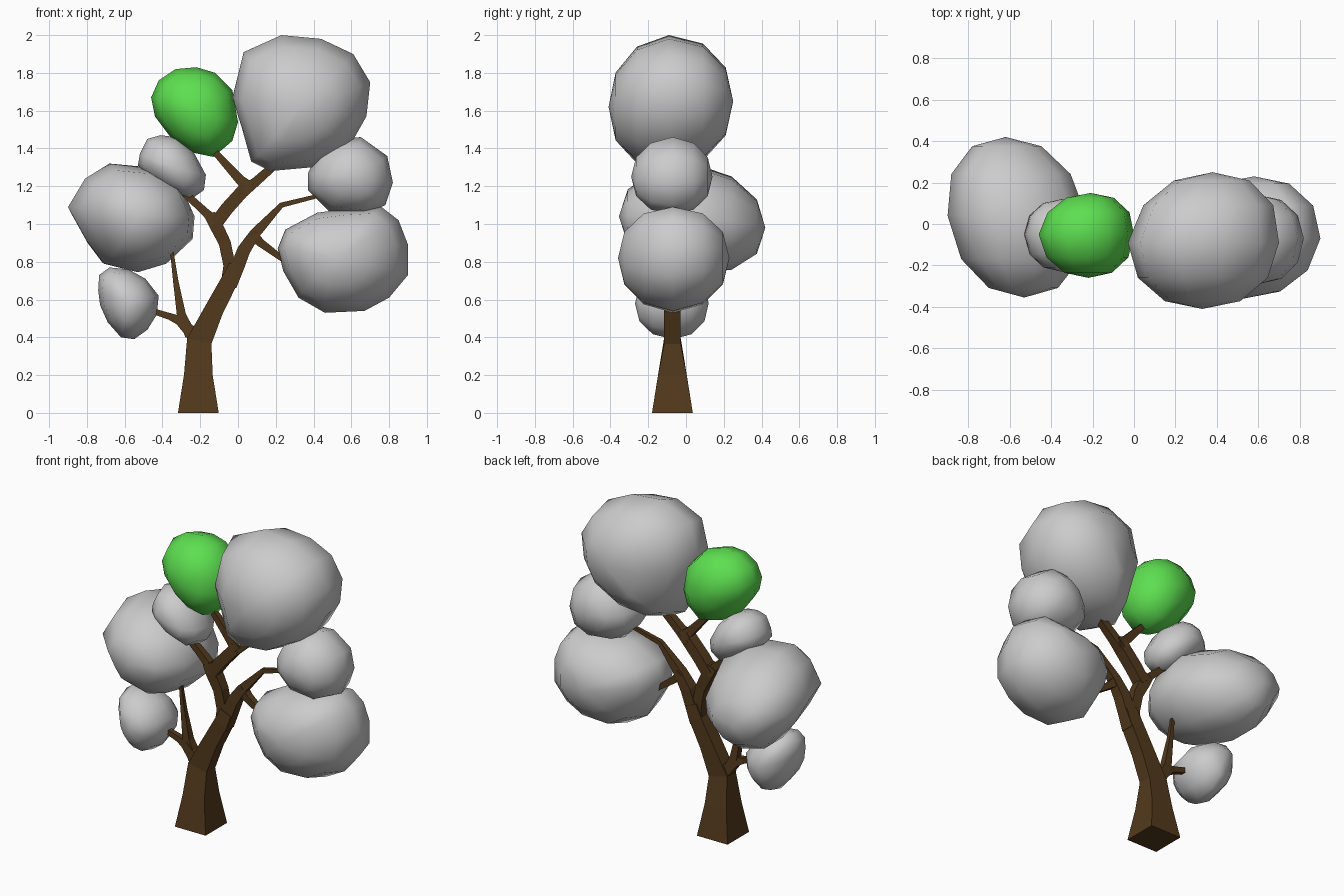
import bpy, bmesh, math
from mathutils import Vector

if "Cube" in bpy.data.objects:
    bpy.data.objects.remove(bpy.data.objects["Cube"])


def material(name, color):
    m = bpy.data.materials.new(name)
    m.diffuse_color = color
    m.use_nodes = True
    m.node_tree.nodes["Principled BSDF"].inputs["Base Color"].default_value = m.diffuse_color
    return m


BROWN = material("bark", (0.085, 0.042, 0.012, 1))
GREEN = material("leaf_green", (0.11, 0.74, 0.08, 1))
TREE_Y = -0.072


def finish(bm, name, mat=None, smooth=False):
    bmesh.ops.recalc_face_normals(bm, faces=bm.faces)
    me = bpy.data.meshes.new(name)
    bm.to_mesh(me)
    bm.free()
    for p in me.polygons:
        p.use_smooth = smooth
    if mat:
        me.materials.append(mat)
    ob = bpy.data.objects.new(name, me)
    bpy.context.collection.objects.link(ob)
    return ob


def skin(bm, rings):
    for a, b in zip(rings, rings[1:]):
        n = len(a)
        for i in range(n):
            j = (i + 1) % n
            bm.faces.new((a[i], a[j], b[j], b[i]))


def limb(name, path):
    """Four-sided branch along (x, z, half width) points."""
    bm = bmesh.new()
    pts = [Vector((x, 0, z)) for x, z, w in path]
    rings = []
    for i, (x, z, w) in enumerate(path):
        d = pts[min(i + 1, len(pts) - 1)] - pts[max(i - 1, 0)]
        d.normalize()
        side = Vector((1, 0, 0)) if z == 0 else Vector((d.z, 0, -d.x))
        depth = min(w, .044) if z > .3 else w
        c = Vector((x, TREE_Y, z))
        rings.append([bm.verts.new(c + side * w * sx + Vector((0, depth * sy, 0)))
                      for sx, sy in ((-1, -1), (1, -1), (1, 1), (-1, 1))])
    skin(bm, rings)
    bm.faces.new(rings[0])
    bm.faces.new(rings[-1])
    return finish(bm, name, BROWN)


def clump(name, outline, front, back, mid_y, mat=None):
    """Faceted blob: front outline (x, z) tapering to a front and a back pole."""
    bm = bmesh.new()
    n = len(outline)
    cx = (min(p[0] for p in outline) + max(p[0] for p in outline)) / 2
    cz = (min(p[1] for p in outline) + max(p[1] for p in outline)) / 2
    c = Vector((cx, mid_y, cz))
    rings = []
    for deg in (-62, -32, 0, 32, 62):
        s, k = math.sin(math.radians(deg)), math.cos(math.radians(deg)) ** 0.92
        pole = Vector(back if s > 0 else front)
        mid = c + (pole - c) * abs(s)
        rings.append([bm.verts.new(mid + Vector((x - cx, 0, z - cz)) * k) for x, z in outline])
    skin(bm, rings)
    for ring, pole in ((rings[0], front), (rings[-1], back)):
        tip = bm.verts.new(pole)
        for i in range(n):
            bm.faces.new((ring[i], ring[(i + 1) % n], tip))
    return finish(bm, name, mat, smooth=True)


# Trunk and branches
limb("trunk", [(-.21, 0, .108), (-.21, .2, .076), (-.205, .38, .066),
               (-.125, .55, .05), (-.045, .70, .045), (-.01, .78, .04)])
limb("left_main_branch", [(-.06, .66, .035), (-.045, .78, .032), (-.07, .90, .032),
                          (-.12, 1.0, .035), (-.15, 1.05, .03)])
limb("left_upper_twig", [(-.11, 1.0, .032), (-.17, 1.06, .022), (-.29, 1.17, .018)])
limb("top_branch", [(-.12, 1.0, .035), (-.06, 1.08, .035), (.03, 1.18, .034), (.05, 1.21, .03)])
limb("top_left_twig", [(.06, 1.19, .035), (.01, 1.235, .026), (-.14, 1.40, .015)])
limb("top_right_twig", [(.02, 1.17, .035), (.09, 1.22, .025), (.25, 1.36, .02)])
limb("right_main_branch", [(-.05, .68, .045), (0, .78, .036), (.03, .86, .035),
                           (.09, .95, .028), (.23, 1.10, .014), (.45, 1.155, .01)])
limb("right_lower_twig", [(.07, .95, .03), (.12, .90, .022), (.27, .79, .013)])
limb("low_left_branch", [(-.20, .36, .045), (-.25, .43, .033), (-.31, .49, .026),
                         (-.36, .51, .018), (-.47, .545, .014)])
limb("low_left_twig", [(-.25, .41, .03), (-.30, .52, .024), (-.33, .70, .014), (-.35, .85, .009)])

# Leaf clumps
clump("large_top_leaves",
      [(-.03, 1.67), (.03, 1.91), (.23, 2.0), (.44, 1.98), (.61, 1.90), (.70, 1.75),
       (.68, 1.57), (.59, 1.41), (.39, 1.30), (.17, 1.28), (.07, 1.33), (.02, 1.51)],
      (.33, -.41, 1.62), (.38, .25, 1.65), -.09)
clump("green_top_leaves",
      [(-.46, 1.67), (-.42, 1.76), (-.33, 1.82), (-.22, 1.83), (-.12, 1.80), (-.03, 1.71),
       (0, 1.54), (-.03, 1.44), (-.13, 1.355), (-.25, 1.38), (-.35, 1.45), (-.44, 1.57)],
      (-.22, -.26, 1.59), (-.21, .15, 1.60), -.05, GREEN)
clump("small_left_leaves",
      [(-.52, 1.37), (-.48, 1.45), (-.41, 1.47), (-.33, 1.46), (-.24, 1.39),
       (-.17, 1.26), (-.18, 1.18), (-.25, 1.13), (-.38, 1.18), (-.53, 1.31)],
      (-.35, -.23, 1.30), (-.35, .12, 1.31), -.05)
clump("large_left_leaves",
      [(-.90, 1.09), (-.81, 1.24), (-.68, 1.32), (-.47, 1.30), (-.30, 1.20), (-.23, 1.04),
       (-.24, .92), (-.38, .79), (-.53, .745), (-.71, .79), (-.80, .91)],
      (-.53, -.355, 1.04), (-.62, .42, .98), .04)
clump("low_left_leaves",
      [(-.74, .65), (-.735, .73), (-.68, .77), (-.58, .76), (-.49, .71), (-.42, .62),
       (-.43, .52), (-.48, .44), (-.55, .39), (-.62, .40), (-.69, .48), (-.73, .57)],
      (-.58, -.27, .58), (-.58, .12, .58), -.07)
clump("middle_right_leaves",
      [(.37, 1.27), (.42, 1.37), (.53, 1.45), (.65, 1.46), (.79, 1.36),
       (.82, 1.22), (.78, 1.10), (.67, 1.05), (.48, 1.07), (.37, 1.18)],
      (.60, -.29, 1.25), (.60, .14, 1.25), -.07)
clump("low_right_leaves",
      [(.21, .87), (.25, .97), (.42, 1.06), (.58, 1.08), (.76, 1.09), (.85, 1.02), (.90, .89),
       (.90, .73), (.80, .61), (.67, .54), (.46, .53), (.32, .61), (.24, .75)],
      (.53, -.36, .82), (.58, .23, .82), -.07)
